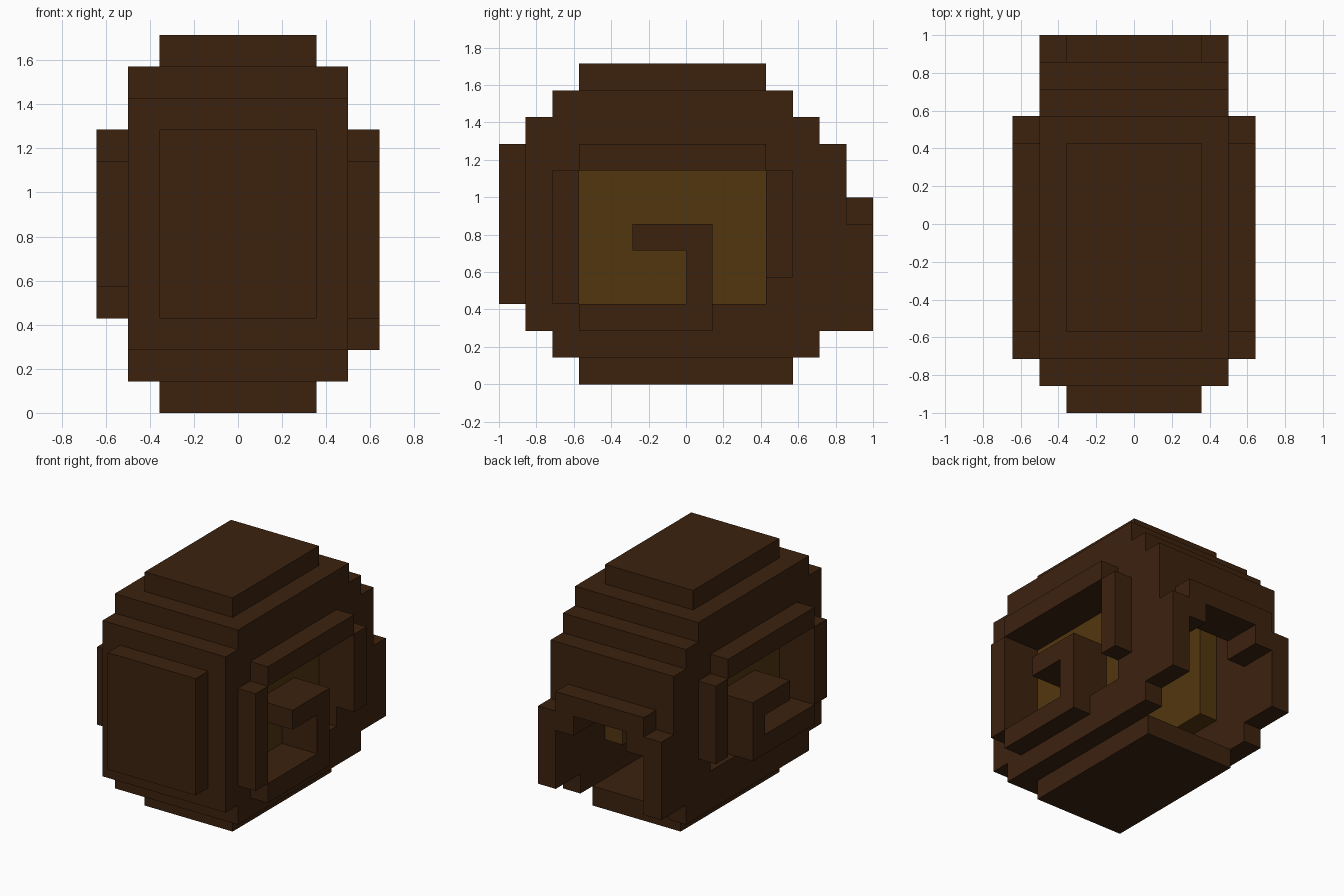
import bpy, bmesh, math
from mathutils import Vector

if "Cube" in bpy.data.objects:
    bpy.data.objects.remove(bpy.data.objects["Cube"])

U = 1 / 7  # one block


def material(name, rgb):
    m = bpy.data.materials.new(name)
    m.diffuse_color = (*rgb, 1)
    m.use_nodes = True
    m.node_tree.nodes["Principled BSDF"].inputs["Base Color"].default_value = m.diffuse_color
    return m


BROWN = material("dark brown shell", (0.045, 0.0160, 0.0047))
OCHRE = material("dark ochre", (0.085, 0.037, 0.0048))


def cells(boxes):
    """Unit blocks filled by boxes given as x0, x1, y0, y1, z0, z1."""
    out = set()
    for x0, x1, y0, y1, z0, z1 in boxes:
        for i in range(round(x1 - x0)):
            for y in range(y0, y1):
                for z in range(z0, z1):
                    out.add((x0 + i, y, z))
    return out


def part(name, boxes, mat, cut=()):
    """Merge boxes into one blocky mesh, keeping only its outer faces."""
    solid = cells(boxes) - cells(cut)
    bm = bmesh.new()
    for c in solid:
        for a in range(3):
            for s in (0, 1):
                n = list(c)
                n[a] += 1 if s else -1
                if tuple(n) in solid:
                    continue
                quad = []
                for p, q in ((0, 0), (1, 0), (1, 1), (0, 1)):
                    v = list(c)
                    v[a] += s
                    v[(a + 1) % 3] += p
                    v[(a + 2) % 3] += q
                    quad.append(bm.verts.new(Vector(v) * U))
                bm.faces.new(quad if s else quad[::-1])
    bmesh.ops.remove_doubles(bm, verts=bm.verts[:], dist=0.001)
    bmesh.ops.dissolve_limit(bm, angle_limit=math.radians(1),
                             verts=bm.verts[:], edges=bm.edges[:])
    me = bpy.data.meshes.new(name)
    bm.to_mesh(me)
    bm.free()
    me.materials.append(mat)
    ob = bpy.data.objects.new(name, me)
    bpy.context.collection.objects.link(ob)


def sided(side, boxes):
    """Put boxes written for the right side on the chosen side."""
    return [b if side > 0 else (-b[1], -b[0], *b[2:]) for b in boxes]


# Stepped outline of the side walls: y0, y1, z0, z1
WALL = [(-5, 5, 1, 2), (-6, 7, 2, 6), (-6, 6, 6, 9), (-6, 5, 9, 10), (-5, 4, 10, 11)]

for side, word in ((1, "right"), (-1, "left")):
    # Side wall with a window behind the spiral
    part("side_wall_" + word, sided(side, [(2.5, 3.5, *w) for w in WALL]), BROWN,
         cut=sided(side, [(2.5, 3.5, -4, 3, 3, 8)]))
    # Ochre panel seen through the window
    part("spiral_panel_" + word, sided(side, [(1.5, 2.5, -4, 3, 3, 8)]), OCHRE)
    # Raised spiral, one block shorter on the left
    low = 2 if side > 0 else 3
    part("spiral_" + word, sided(side, [
        (3.5, 4.5, 3, 4, 4, 8),
        (3.5, 4.5, -4, 3, 8, 9),
        (3.5, 4.5, -5, -4, low + 1, 8),
        (3.5 if side > 0 else 2.5, 4.5, -4, 1, low, low + 1),
        (2.5, 4.5, 0, 1, low + 1, 6),
        (2.5, 4.5, -2, 0, 5, 6)]), BROWN)

# Stepped skin between the walls: y0, y1, z0, z1
SKIN = [(-4, 4, 0, 1), (-5, -4, 1, 2), (-6, -5, 2, 3), (-7, -6, 3, 9),
        (-6, -5, 9, 10), (-5, -4, 10, 11), (-4, 3, 11, 12),
        (3, 4, 10, 11), (4, 5, 9, 10), (5, 6, 7, 9)]
part("shell_skin", [(-2.5, 2.5, *s) for s in SKIN], BROWN)

# Arch over the rear opening
part("opening_arch", [(-2.5, 2.5, 5, 7, 6, 7), (-2.5, -1.5, 5, 7, 5, 6),
                      (1.5, 2.5, 5, 7, 5, 6)], BROWN)
